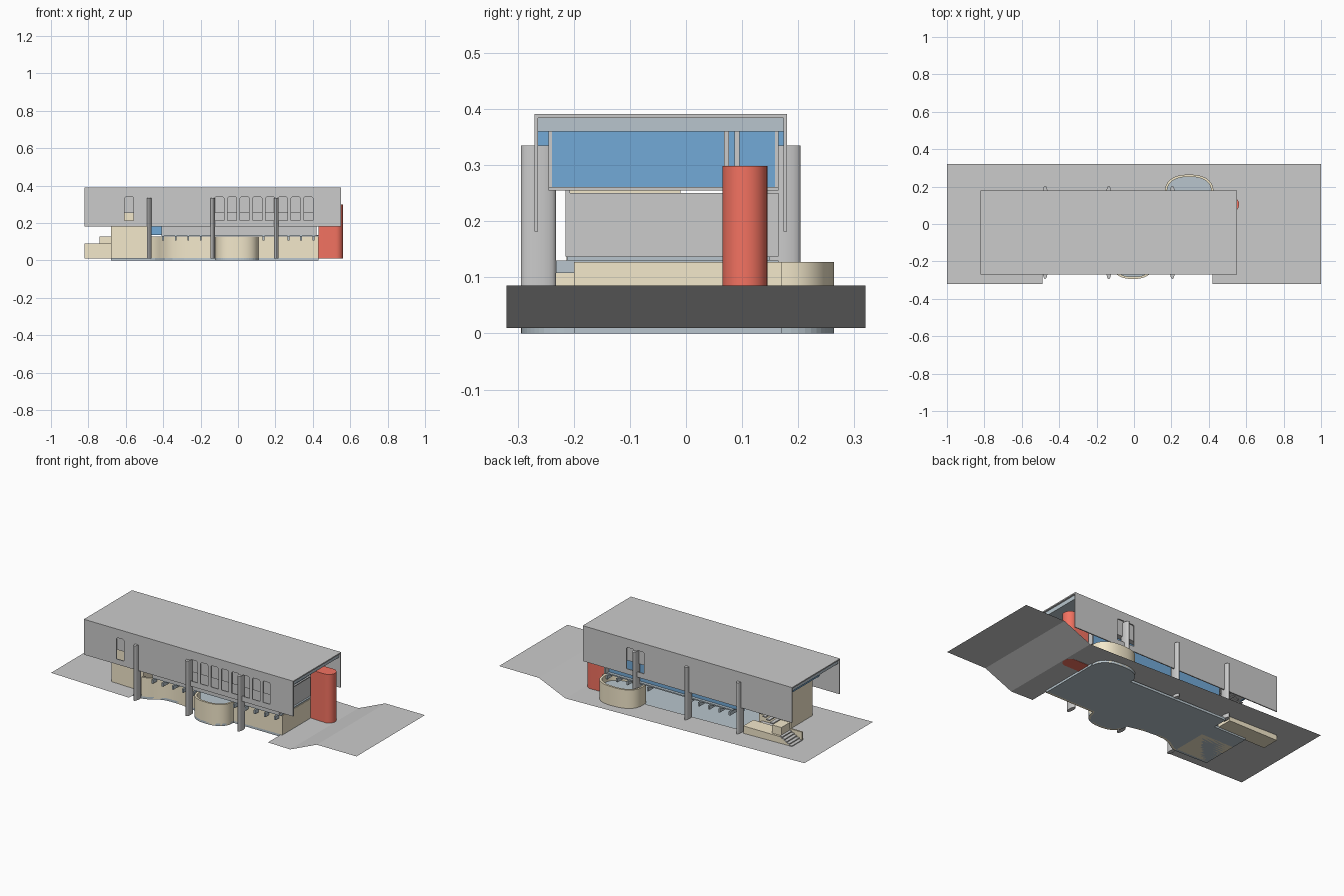
import bpy, bmesh, math
from mathutils import Vector

if "Cube" in bpy.data.objects:
    bpy.data.objects.remove(bpy.data.objects["Cube"])


def material(name, rgb):
    m = bpy.data.materials.new(name)
    m.diffuse_color = (*rgb, 1)
    m.use_nodes = True
    m.node_tree.nodes["Principled BSDF"].inputs["Base Color"].default_value = m.diffuse_color
    return m


BEIGE = material("plaster", (0.90, 0.81, 0.60))
RED = material("red_paint", (0.90, 0.17, 0.12))
BLUE = material("blue_panel", (0.17, 0.40, 0.68))
SLATE = material("blue_grey", (0.48, 0.56, 0.61))


def finish(name, bm, mat=None, smooth=False):
    bmesh.ops.recalc_face_normals(bm, faces=bm.faces)
    me = bpy.data.meshes.new(name)
    bm.to_mesh(me)
    bm.free()
    ob = bpy.data.objects.new(name, me)
    bpy.context.collection.objects.link(ob)
    if mat:
        me.materials.append(mat)
    if smooth:
        bpy.ops.object.select_all(action='DESELECT')
        ob.select_set(True)
        bpy.context.view_layer.objects.active = ob
        bpy.ops.object.shade_smooth_by_angle(angle=math.radians(35))
    return ob


def add_prism(bm, pts, a, b, axis='z'):
    # extrude a 2D outline along z (outline in xy) or along y (outline in xz)
    def place(p, h):
        return (p[0], p[1], h) if axis == 'z' else (p[0], h, p[1])
    lo = [bm.verts.new(place(p, a)) for p in pts]
    hi = [bm.verts.new(place(p, b)) for p in pts]
    bm.faces.new(lo)
    bm.faces.new(hi)
    n = len(pts)
    for i in range(n):
        j = (i + 1) % n
        bm.faces.new((lo[i], lo[j], hi[j], hi[i]))


def prism(name, pts, a, b, mat=None, smooth=False, axis='z'):
    bm = bmesh.new()
    add_prism(bm, pts, a, b, axis)
    return finish(name, bm, mat, smooth)


def rect(x0, x1, y0, y1):
    return [(x0, y0), (x1, y0), (x1, y1), (x0, y1)]


def box(name, x0, x1, y0, y1, z0, z1, mat=None):
    return prism(name, rect(x0, x1, y0, y1), z0, z1, mat)


def wall(name, path, t, z0, z1, mat):
    # thin wall following an open path, thickened to its left
    inner = []
    for i, p in enumerate(path):
        d = Vector(path[min(i + 1, len(path) - 1)]) - Vector(path[max(i - 1, 0)])
        d.normalize()
        inner.append((p[0] - d.y * t, p[1] + d.x * t))
    return prism(name, path + inner[::-1], z0, z1, mat, True)


def superellipse(cx, cy, a, b, a0, a1, n, e=2.4):
    out = []
    for i in range(n + 1):
        t = math.radians(a0 + (a1 - a0) * i / n)
        c, s = math.cos(t), math.sin(t)
        out.append((cx + a * math.copysign(abs(c) ** (2 / e), c),
                    cy + b * math.copysign(abs(s) ** (2 / e), s)))
    return out


# ground sheet: gentle fall to the right, then a bank up; open under the house
bm = bmesh.new()
profile = [(-1, .045), (-.49, .034), (.42, .013), (.565, .01), (.74, .085), (1, .085)]
rows = [-.32, .15, .32]
grid = [[bm.verts.new((x, y, z)) for x, z in profile] for y in rows]
for r in range(2):
    for c in range(5):
        if not (r == 0 and c == 1):
            bm.faces.new((grid[r][c], grid[r][c + 1], grid[r + 1][c + 1], grid[r + 1][c]))
finish("ground", bm)

# ground floor slab and curving front wall
bulge = superellipse(-.005, -.2, .115, .094, 180, 360, 24)
front = [(-.47, -.23), (-.445, -.223), (-.42, -.208), (-.39, -.188), (-.35, -.175),
         (-.29, -.172), (-.22, -.178), (-.16, -.19)] + bulge + [(.43, -.2)]
drum = superellipse(.295, .17, .13, .094, 0, 360, 48)[:-1]
drum_back = superellipse(.295, .17, .13, .094, 0, 180, 24)
base = [(-.68, -.225)] + front + [(.43, .17)] + drum_back + [(-.47, .18), (-.47, .09), (-.68, .09)]
prism("floor_slab", base, 0, .014, SLATE)
wall("front_wall", front, .012, 0, .127, BEIGE)
box("left_block", -.68, -.47, -.213, -.01, 0, .258, BEIGE)
box("right_wall", .418, .43, -.2, .17, .002, .127, BEIGE)

# round balcony at the back
bm = bmesh.new()
inner = superellipse(.295, .17, .118, .082, 0, 360, 48)[:-1]
rings = [[bm.verts.new((x, y, z)) for x, y in pts]
         for pts, z in ((drum, .002), (drum, .127), (inner, .127), (inner, .002))]
for k in range(4):
    a, b = rings[k], rings[(k + 1) % 4]
    for i in range(48):
        j = (i + 1) % 48
        bm.faces.new((a[i], a[j], b[j], b[i]))
finish("balcony_drum", bm, BEIGE, True)
prism("balcony_floor", inner, .075, .085, SLATE)

# middle storey: slab, joists, set-back walls
box("middle_slab", -.41, .43, -.212, .15, .13, .137, SLATE)
bm = bmesh.new()
for i in range(13):
    x = -.4 + .067 * i
    if not -.12 < x < .1:
        add_prism(bm, rect(x - .005, x + .005, -.232, .165), .108, .13)
finish("joists", bm, SLATE)
box("middle_front_wall", -.41, .42, -.215, -.207, .137, .255)
box("middle_back_wall", -.47, .41, .125, .133, .137, .255, BLUE)
for i, (y0, y1) in enumerate(((-.215, -.072), (-.072, .071), (.071, .165))):
    box("middle_end_panel_%d" % i, .412, .42, y0, y1, .137, .25)

# upper floor room: grey long walls, blue ends, ceiling above
box("upper_floor", -.68, .43, -.245, .165, .255, .261)
box("upper_front_wall", -.68, .42, -.245, -.239, .261, .36)
box("upper_back_wall", -.68, .42, .159, .165, .261, .36)
box("upper_right_end", .414, .42, -.245, .165, .261, .36, BLUE)
box("upper_left_end", -.69, -.68, -.264, .174, .255, .36, BLUE)
for i, y in enumerate((.068, .086)):
    box("end_post_%d" % i, .43, .445, y, y + .009, .261, .36)
box("ceiling", -.81, .54, -.264, .174, .36, .384, SLATE)

# outer shell with window openings
box("roof", -.82, .55, -.27, .18, .384, .391)


def shell_wall(name, y, centres):
    ob = box(name, -.82, .55, y, y + .006, .182, .384)
    bm = bmesh.new()
    for x in centres:
        w, z0, z1, c = .024, .213, .34, .006
        pts = [(x - w, z0), (x + w, z0), (x + w, z1 - c), (x + w - c, z1),
               (x - w + c, z1), (x - w, z1 - c)]
        add_prism(bm, pts, y - .01, y + .012, 'y')
    cut = finish(name + "_cutter", bm)
    cut.hide_render = True
    cut.hide_set(True)
    mod = ob.modifiers.new("windows", 'BOOLEAN')
    mod.object = cut
    mod.operation = 'DIFFERENCE'
    mod.solver = 'EXACT'


shell_wall("front_shell", -.27, [-.582] + [-.1 + .068 * i for i in range(8)])
shell_wall("back_shell", .174, [.174, .239])

# lens-shaped fins carrying the shell on both sides
for i, x in enumerate((-.475, -.135, .205)):
    for side, y in (("front", -.263), ("back", .173)):
        pts = [(x + .012 * math.cos(t), y + .031 * math.sin(t))
               for t in (math.tau * k / 20 for k in range(20))]
        prism("%s_fin_%d" % (side, i), pts, .01, .335, None, True)

# red rounded tower at the right end
arc = [(.522 + .04 * math.cos(t), .105 + .04 * math.sin(t))
       for t in (math.radians(-90 + 180 * k / 16) for k in range(17))]
prism("red_tower", [(.43, .065)] + arc + [(.43, .145)], .01, .298, RED, True)

# outside stair at the back left: parapet, sloping flight and landing
box("stair_parapet", -.82, -.66, .075, .085, .01, .09, BEIGE)
flight = [(-.82, .01), (-.82, .035), (-.74, .078), (-.5, .078), (-.5, .01)]
prism("stair_base", flight, .085, .178, BEIGE, axis='y')
box("stair_landing", -.74, -.68, .085, .165, .07, .127, BEIGE)
for i in range(5):
    x = -.82 + .016 * i
    box("outer_step_%d" % i, x, x + .018, .087, .18, .04 + .009 * i, .046 + .009 * i)

# open treads climbing to the upper floor
for i in range(10):
    x, z = -.68 + .024 * i, .127 + .0125 * i
    box("tread_%d" % i, x, x + .022, .08, .155, z, z + .006)
